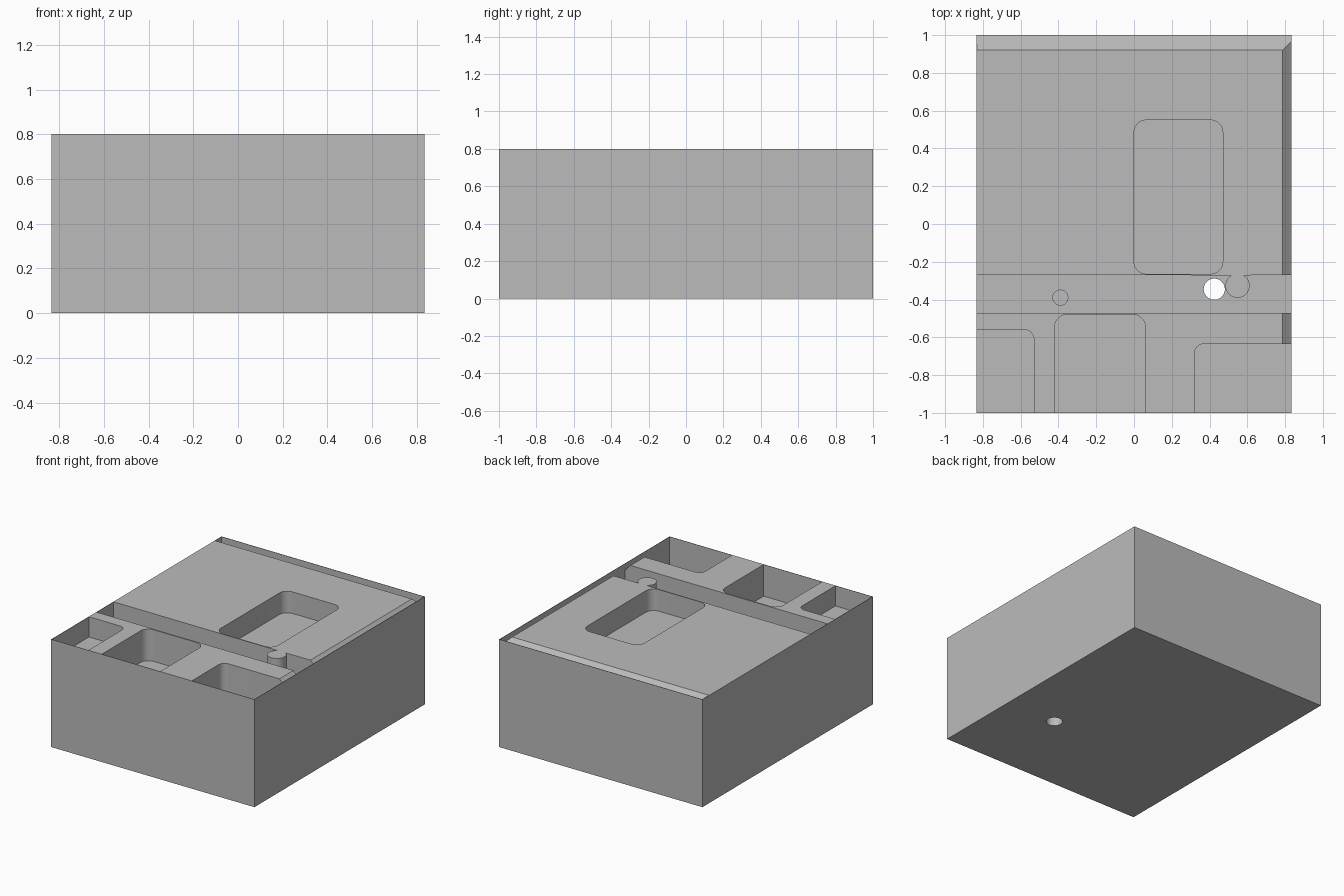
import bpy
import bmesh
import math

cube = bpy.data.objects.get("Cube")
if cube:
    bpy.data.objects.remove(cube, do_unlink=True)

W, L, H = 0.835, 1.0, 0.8        # half width, half length, height
IN = 0.003                       # thickness of the outer sheet
XI, YI = W - IN, L - IN          # inner faces of the sheet
TOP = H + 0.1                    # cutters reach above the block

grey = bpy.data.materials.new("plain grey")
grey.use_nodes = True
colour = (0.5, 0.5, 0.5, 1)
grey.diffuse_color = colour
grey.node_tree.nodes["Principled BSDF"].inputs["Base Color"].default_value = colour


def prism(name, points, low, high, place=lambda u, v, w: (u, v, w)):
    """Extrude a 2D outline from low to high; place maps it into the model."""
    bm = bmesh.new()
    face = bm.faces.new([bm.verts.new(place(u, v, low)) for u, v in points])
    new = bmesh.ops.extrude_face_region(bm, geom=[face])["geom"]
    (u, v), ends = points[0], (low, high)
    a, b = (place(u, v, w) for w in ends)
    shift = [q - p for p, q in zip(a, b)]
    bmesh.ops.translate(bm, vec=shift, verts=[g for g in new if isinstance(g, bmesh.types.BMVert)])
    bmesh.ops.recalc_face_normals(bm, faces=bm.faces)
    mesh = bpy.data.meshes.new(name)
    bm.to_mesh(mesh)
    bm.free()
    mesh.materials.append(grey)
    obj = bpy.data.objects.new(name, mesh)
    bpy.context.collection.objects.link(obj)
    return obj


def arc(cx, cy, r, start, end, steps):
    angles = [math.radians(start + (end - start) * i / steps) for i in range(steps + 1)]
    return [(cx + r * math.cos(a), cy + r * math.sin(a)) for a in angles]


def circle(cx, cy, r):
    return arc(cx, cy, r, 0, 360, 40)[:-1]


def rounded(x0, x1, y0, y1, r, corners):
    """Rectangle whose listed corners (0 = +x+y, then anticlockwise) are round."""
    points = []
    for i, (x, y, sx, sy) in enumerate([(x1, y1, -1, -1), (x0, y1, 1, -1),
                                        (x0, y0, 1, 1), (x1, y0, -1, 1)]):
        if i in corners:
            points += arc(x + sx * r, y + sy * r, r, 90 * i, 90 * i + 90, 10)
        else:
            points.append((x, y))
    return points


# Solid block
block = prism("tray_block", [(-W, -L), (W, -L), (W, L), (-W, L)], 0, H)

# Cross channel, leaving a round boss on its back wall
CH_FLOOR = 0.45
boss = arc(0.548, -0.327, 0.064, 60, -240, 36)
channel = [(-XI, -0.47), (XI, -0.47), (XI, -0.27)] + boss + [(-XI, -0.27)]

cutters = [
    prism("channel_cutter", channel, CH_FLOOR, TOP),
    prism("through_hole_cutter", circle(0.425, -0.345, 0.056), -0.1, CH_FLOOR + 0.02),
    prism("blind_hole_cutter", circle(-0.39, -0.39, 0.04), CH_FLOOR - 0.1, CH_FLOOR + 0.02),
    # Pockets
    prism("main_pocket_cutter", rounded(0, 0.47, -0.264, 0.55, 0.065, {0, 1, 2, 3}), 0.64, TOP),
    prism("left_pocket_cutter", rounded(-XI, -0.53, -YI, -0.56, 0.05, {0}), 0.65, TOP),
    prism("middle_pocket_cutter", rounded(-0.42, 0.06, -YI, -0.48, 0.065, {0, 1}), 0.565, TOP),
    prism("right_pocket_cutter", rounded(0.32, XI, -YI, -0.635, 0.05, {1}), 0.45, TOP),
]


# Sloping margins that fall towards the back and side sheets
def slope(edge, wall):
    return [(edge - 0.1, TOP), (wall, TOP), (wall, H - (wall - edge))]


cutters.append(prism("back_slope_cutter", slope(0.92, YI), -XI, XI,
                     lambda u, v, w: (w, u, v)))
cutters.append(prism("side_slope_cutter", slope(0.785, XI), -0.65, YI,
                     lambda u, v, w: (u, w, v)))

# Cut everything out of the block
bpy.context.view_layer.objects.active = block
for cutter in cutters:
    cutter.hide_render = True
    mod = block.modifiers.new(cutter.name, "BOOLEAN")
    mod.operation = "DIFFERENCE"
    mod.solver = "EXACT"
    mod.object = cutter
    bpy.ops.object.modifier_apply(modifier=mod.name)
    bpy.data.objects.remove(cutter, do_unlink=True)

bpy.ops.object.select_all(action="DESELECT")
block.select_set(True)
bpy.ops.object.shade_smooth_by_angle(angle=math.radians(30))
